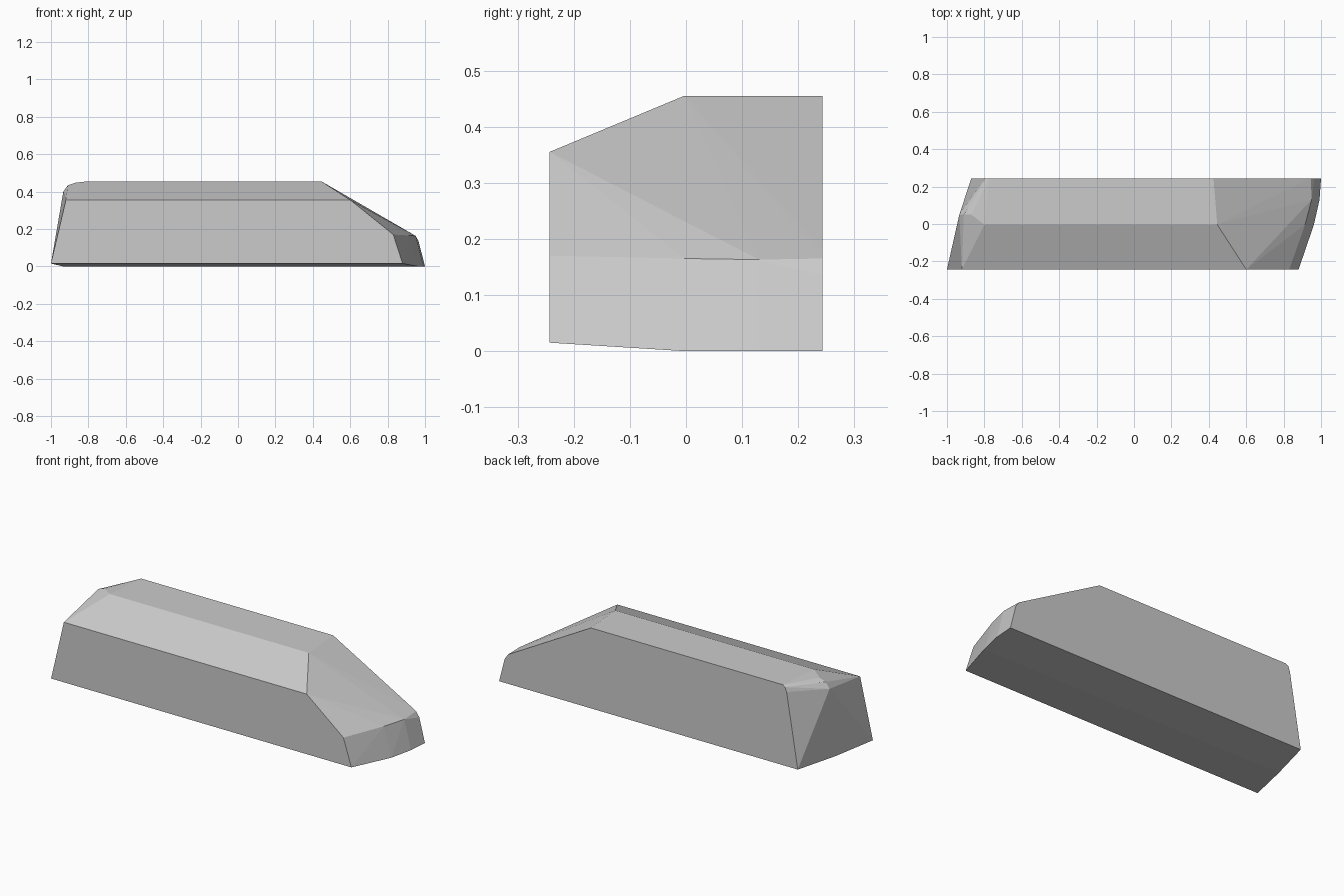
import bpy, bmesh

if "Cube" in bpy.data.objects:
    bpy.data.objects.remove(bpy.data.objects["Cube"])

HALF = 0.243

# x-z profiles of the body, keyed by depth (y)
sections = {
    # front wall
    -HALF: [(-1.0, 0.015), (-0.92, 0.355), (0.60, 0.355), (0.83, 0.17), (0.88, 0.015)],
    # roof ridge line
    -0.003: [(-0.935, 0.0), (-0.80, 0.455), (0.445, 0.455), (0.915, 0.165), (0.962, 0.0)],
    # bulged upper corner at the left end
    0.05: [(-0.934, 0.40), (-0.91, 0.433), (-0.87, 0.447)],
    # rounded nose
    0.13: [(0.95, 0.163), (0.992, 0.0)],
    # back wall
    HALF: [(-0.87, 0.0), (-0.80, 0.42), (-0.79, 0.445), (-0.775, 0.455),
           (0.425, 0.455), (0.915, 0.182), (0.945, 0.165), (0.965, 0.135), (1.0, 0.0)],
}

# Skin the profiles into one closed faceted body
bm = bmesh.new()
for y, profile in sections.items():
    for x, z in profile:
        bm.verts.new((x, y, z))
result = bmesh.ops.convex_hull(bm, input=bm.verts)
loose = [v for v in bm.verts if not v.link_faces]
bmesh.ops.delete(bm, geom=loose, context='VERTS')
bmesh.ops.dissolve_limit(bm, angle_limit=0.005, verts=bm.verts, edges=bm.edges)
bmesh.ops.recalc_face_normals(bm, faces=bm.faces)

mesh = bpy.data.meshes.new("faceted_body")
bm.to_mesh(mesh)
bm.free()
body = bpy.data.objects.new("faceted_body", mesh)
bpy.context.collection.objects.link(body)
